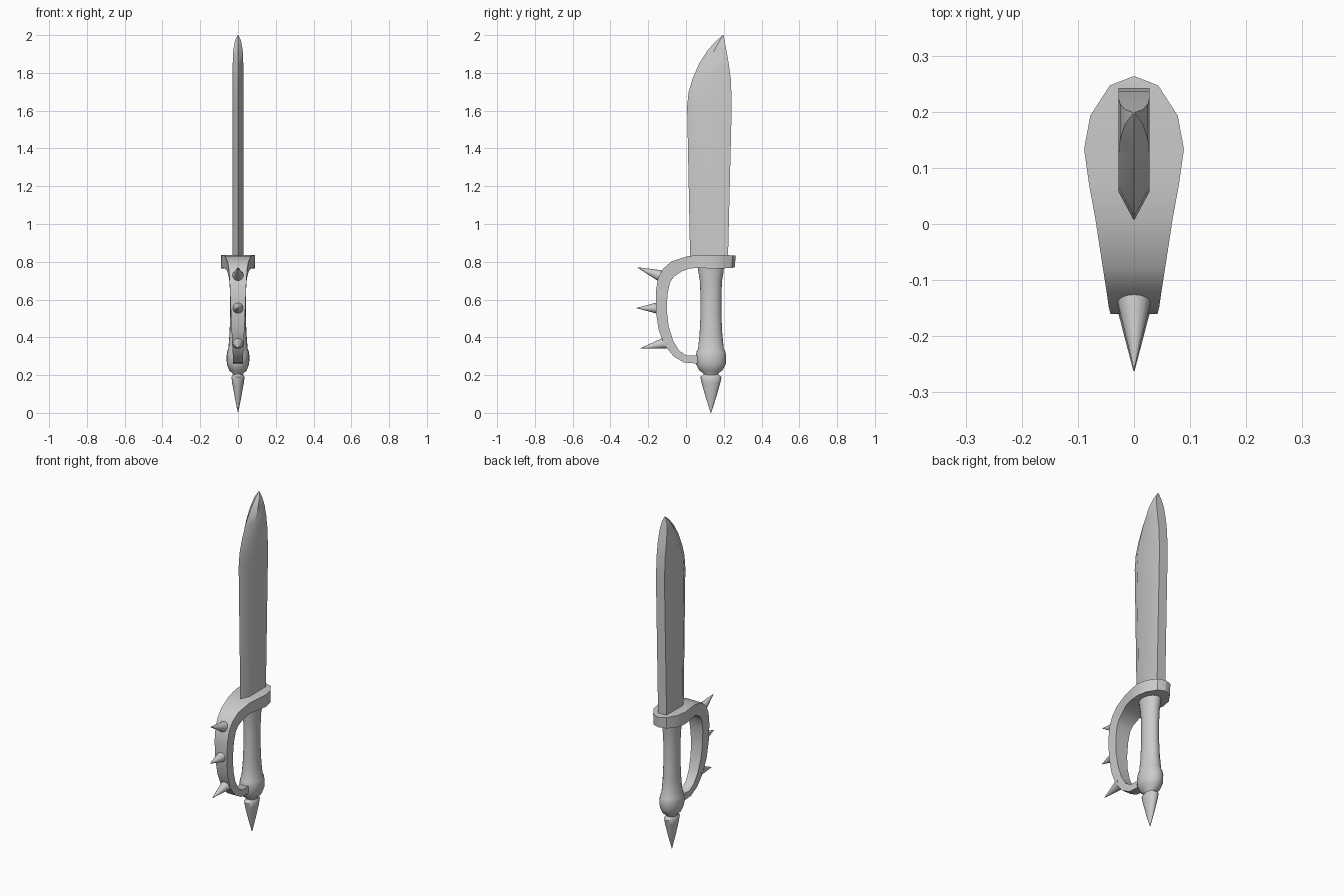
import bpy
import bmesh
import math
from mathutils import Vector

cube = bpy.data.objects.get("Cube")
if cube:
    bpy.data.objects.remove(cube)

GRIP_Y = 0.132

steel = bpy.data.materials.new("grey steel")
steel.use_nodes = True
GREY = (0.6, 0.6, 0.6, 1)
steel.diffuse_color = GREY
steel.node_tree.nodes["Principled BSDF"].inputs["Base Color"].default_value = GREY


def loft(name, rings, angle=35):
    """Skin a row of equal-sized rings, cap both ends and shade."""
    bm = bmesh.new()
    rows = [[bm.verts.new(p) for p in ring] for ring in rings]
    n = len(rows[0])
    for a, b in zip(rows, rows[1:]):
        for i in range(n):
            j = (i + 1) % n
            bm.faces.new((a[i], a[j], b[j], b[i]))
    bm.faces.new(rows[0])
    bm.faces.new(rows[-1])
    bmesh.ops.recalc_face_normals(bm, faces=bm.faces)
    mesh = bpy.data.meshes.new(name)
    bm.to_mesh(mesh)
    bm.free()
    mesh.materials.append(steel)
    obj = bpy.data.objects.new(name, mesh)
    bpy.context.collection.objects.link(obj)
    bpy.ops.object.select_all(action="DESELECT")
    obj.select_set(True)
    bpy.context.view_layer.objects.active = obj
    bpy.ops.object.shade_smooth_by_angle(angle=math.radians(angle))
    return obj


def turned(name, profile, squash, sides=20):
    """Oval turned part around the grip axis; profile is (radius, height)."""
    turns = [math.tau * i / sides for i in range(sides)]
    return loft(name, [[(r * squash * math.cos(t), GRIP_Y + r * math.sin(t), z)
                        for t in turns] for r, z in profile], 50)


def spike(name, base, tip, radius, sides=16):
    """Cone from a base centre to a tip, both (y, z)."""
    base, tip = Vector((0, *base)), Vector((0, *tip))
    across = Vector((1, 0, 0))
    up = (tip - base).normalized().cross(across)
    rings = []
    for centre, r in ((base, radius), (tip, 0.001)):
        rings.append([centre + r * (math.cos(t) * across + math.sin(t) * up)
                      for t in (math.tau * i / sides for i in range(sides))])
    return loft(name, rings, 50)


# Blade sections: height, cutting edge, bevel ridge, spine, half thickness
blade = [
    (0.81, 0.022, 0.072, 0.222, 0.028),
    (1.62, 0.006, 0.058, 0.242, 0.028),
    (1.70, 0.014, 0.066, 0.240, 0.028),
    (1.77, 0.035, 0.086, 0.237, 0.028),
    (1.85, 0.070, 0.117, 0.226, 0.028),
    (1.92, 0.115, 0.150, 0.214, 0.025),
    (1.97, 0.160, 0.178, 0.204, 0.016),
    (2.00, 0.195, 0.197, 0.199, 0.002),
]
loft("blade", [[(0, e, z), (w, r, z), (w, s, z), (-w, s, z), (-w, r, z)]
               for z, e, r, s, w in blade])

# Guard and knuckle bow: outer y, z, inner y, z, half width
bow = [
    (0.263, 0.832, 0.258, 0.770, 0.002),
    (0.247, 0.834, 0.243, 0.768, 0.043),
    (0.193, 0.836, 0.193, 0.765, 0.078),
    (0.133, 0.836, 0.133, 0.765, 0.089),
    (0.070, 0.835, 0.070, 0.767, 0.080),
    (0.010, 0.830, 0.020, 0.765, 0.069),
    (-0.075, 0.803, -0.025, 0.748, 0.056),
    (-0.120, 0.765, -0.065, 0.720, 0.049),
    (-0.148, 0.715, -0.085, 0.690, 0.045),
    (-0.160, 0.640, -0.098, 0.630, 0.042),
    (-0.160, 0.540, -0.102, 0.545, 0.038),
    (-0.145, 0.440, -0.092, 0.460, 0.034),
    (-0.115, 0.360, -0.068, 0.382, 0.030),
    (-0.065, 0.298, -0.035, 0.328, 0.027),
    (-0.010, 0.267, 0.005, 0.303, 0.026),
    (0.090, 0.258, 0.090, 0.305, 0.026),
]
loft("guard_and_knuckle_bow",
     [[(w, oy, oz), (-w, oy, oz), (-w, iy, iz), (w, iy, iz)]
      for oy, oz, iy, iz, w in bow])

# Grip with its rounded pommel
turned("grip_and_pommel", [
    (0.070, 0.79), (0.067, 0.75), (0.059, 0.70), (0.055, 0.62), (0.055, 0.52),
    (0.060, 0.42), (0.068, 0.34), (0.076, 0.325), (0.081, 0.30), (0.079, 0.26),
    (0.062, 0.225), (0.040, 0.21), (0.032, 0.19)], 0.75)

# Pointed end below the pommel
turned("pommel_spike", [
    (0.030, 0.212), (0.040, 0.204), (0.056, 0.190), (0.050, 0.160),
    (0.027, 0.080), (0.001, 0.0)], 0.62)

# Three knuckle spikes
for label, base, tip in (("upper", (-0.125, 0.722), (-0.257, 0.770)),
                         ("middle", (-0.140, 0.555), (-0.262, 0.555)),
                         ("lower", (-0.100, 0.372), (-0.240, 0.342))):
    spike(label + "_knuckle_spike", base, tip, 0.033)
